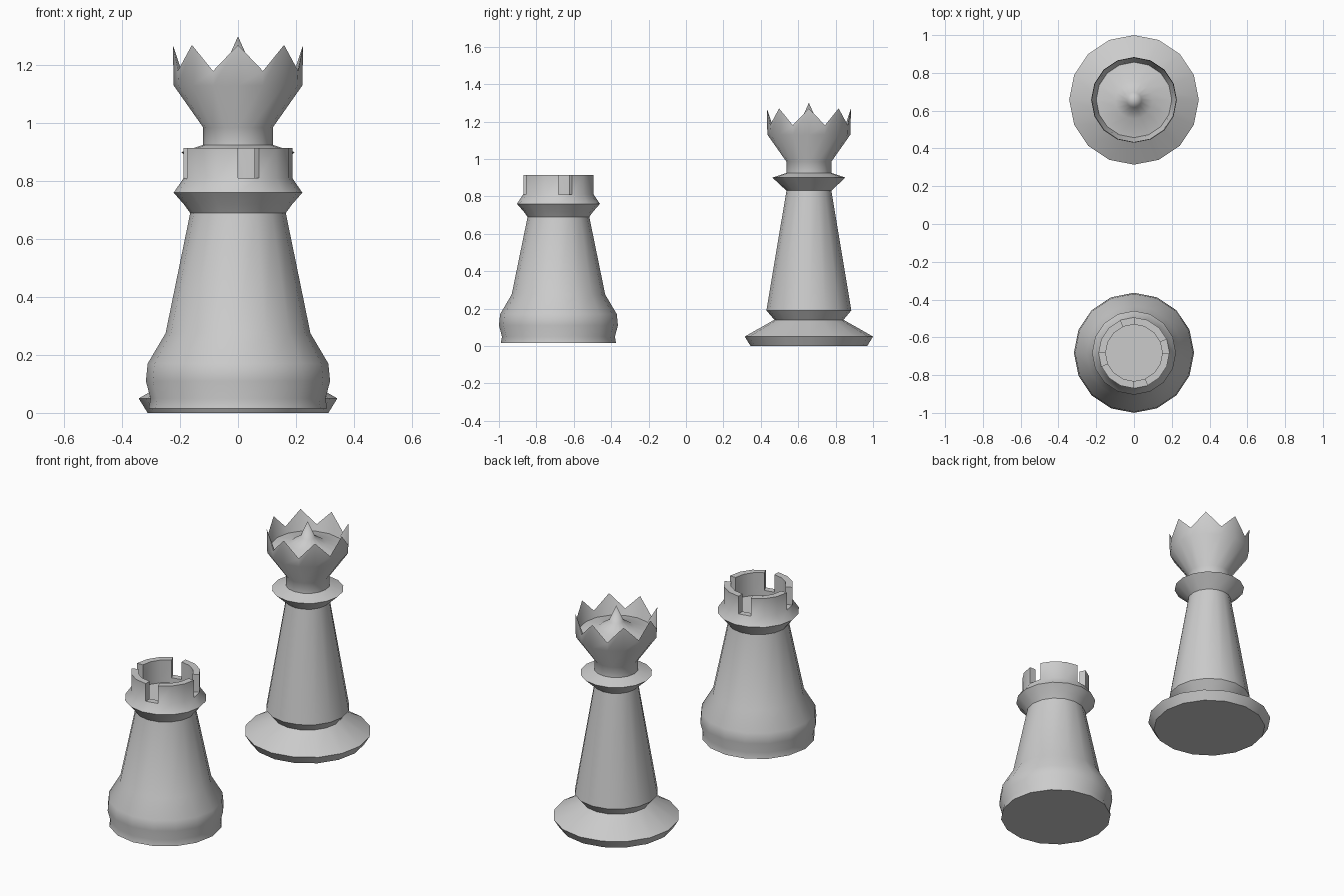
import bpy, bmesh
from math import sin, cos, pi

if "Cube" in bpy.data.objects:
    bpy.data.objects.remove(bpy.data.objects["Cube"])

SIDES = 16


def lathe(profile, cap_top):
    """Spin (radius, z) rings; z may be a pair that alternates round the ring."""
    bm = bmesh.new()
    rings, bands = [], []
    for r, z in profile:
        zs = z if isinstance(z, tuple) else (z, z)
        rings.append([bm.verts.new((r * cos(2 * pi * i / SIDES),
                                    r * sin(2 * pi * i / SIDES),
                                    zs[i % 2])) for i in range(SIDES)])
    for a, b in zip(rings, rings[1:]):
        bands.append([bm.faces.new((a[i], a[(i + 1) % SIDES],
                                    b[(i + 1) % SIDES], b[i]))
                      for i in range(SIDES)])
    bm.faces.new(rings[0][::-1])
    if cap_top:
        bm.faces.new(rings[-1])
    return bm, rings, bands


def finish(bm, name, y):
    bmesh.ops.recalc_face_normals(bm, faces=bm.faces[:])
    mesh = bpy.data.meshes.new(name)
    bm.to_mesh(mesh)
    bm.free()
    ob = bpy.data.objects.new(name, mesh)
    ob.location.y = y
    bpy.context.collection.objects.link(ob)
    bpy.ops.object.select_all(action='DESELECT')
    ob.select_set(True)
    bpy.context.view_layer.objects.active = ob
    bpy.ops.object.shade_smooth_by_angle(angle=pi / 4)


# Queen piece: foot, column, collar, neck, spiked crown and central finial
queen_profile = [(.312, 0), (.343, .05), (.185, .14), (.227, .19), (.12, .83),
                 (.195, .90), (.12, .925), (.12, .985), (.222, 1.13),
                 (.225, (1.27, 1.18)), (.20, 1.15), (.10, 1.17), (.04, 1.21)]
bm, rings, bands = lathe(queen_profile, False)
tip = bm.verts.new((0, 0, 1.30))
top = rings[-1]
for i in range(SIDES):
    bm.faces.new((top[i], top[(i + 1) % SIDES], tip))
finish(bm, "queen_piece", .657)

# Rook piece: tower with collar and recessed top
rook_profile = [(.308, .015), (.302, .05), (.318, .11), (.312, .17), (.25, .275),
                (.165, .69), (.187, .72), (.222, .76), (.188, .81),
                (.15, .81), (.15, .78)]
bm, rings, bands = lathe(rook_profile, True)
# Battlements: raise three of every four segments of the rim
rim = [f for i, f in enumerate(bands[8]) if i % 4]
geom = bmesh.ops.extrude_face_region(bm, geom=rim)["geom"]
bmesh.ops.translate(bm, vec=(0, 0, .105),
                    verts=[v for v in geom if isinstance(v, bmesh.types.BMVert)])
left = [f for f in rim if f.is_valid and f.calc_center_median().z < .85]
if left:
    bmesh.ops.delete(bm, geom=left, context='FACES_ONLY')
finish(bm, "rook_piece", -.682)
